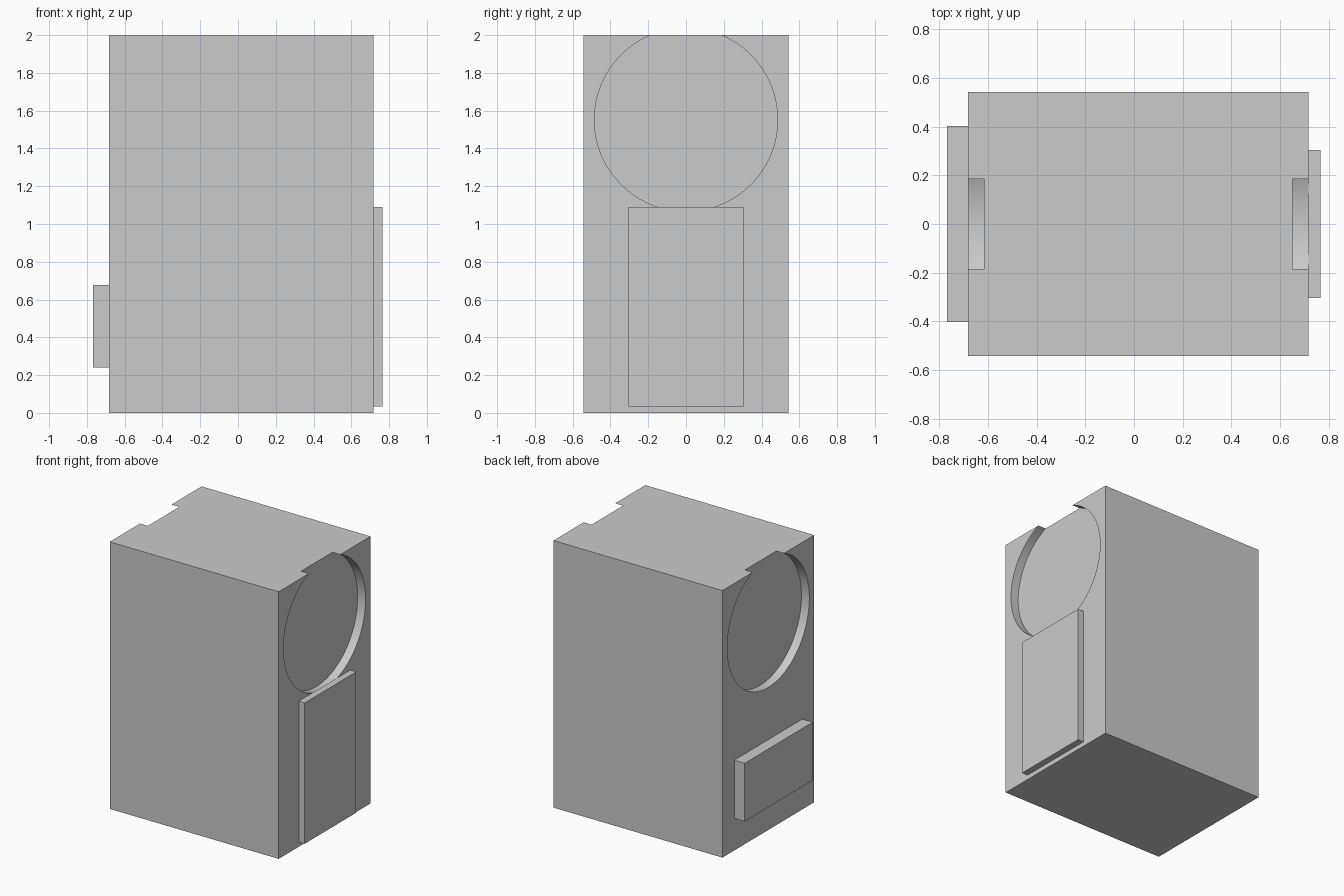
import bpy
import math

default = bpy.data.objects.get("Cube")
if default:
    bpy.data.objects.remove(default, do_unlink=True)

grey = bpy.data.materials.new("plain grey")
grey.use_nodes = True
colour = (0.6, 0.6, 0.6, 1)
grey.diffuse_color = colour
grey.node_tree.nodes["Principled BSDF"].inputs["Base Color"].default_value = colour


def box(name, low, high):
    """Box spanning two opposite corners."""
    centre = [(a + b) / 2 for a, b in zip(low, high)]
    bpy.ops.mesh.primitive_cube_add(size=1, location=centre)
    obj = bpy.context.object
    obj.name = name
    obj.scale = [b - a for a, b in zip(low, high)]
    bpy.ops.object.transform_apply(location=False, rotation=False, scale=True)
    obj.data.materials.append(grey)
    return obj


# Cabinet body
LEFT, RIGHT, DEPTH = 0.717, -0.682, 0.065
body = box("cabinet_body", (RIGHT, -0.543, 0), (LEFT, 0.543, 2))

# Round recesses in both sides, open through the top
for side, face in (("left", LEFT), ("right", RIGHT)):
    bpy.ops.mesh.primitive_cylinder_add(
        vertices=128, radius=0.485, depth=2 * DEPTH,
        location=(face, 0, 1.552), rotation=(0, math.pi / 2, 0))
    cutter = bpy.context.object
    cutter.name = side + "_recess_cutter"
    cutter.data.materials.append(grey)
    cutter.hide_render = True
    cutter.display_type = 'WIRE'
    cut = body.modifiers.new(side + " recess", 'BOOLEAN')
    cut.operation = 'DIFFERENCE'
    cut.solver = 'EXACT'
    cut.object = cutter
    bpy.ops.object.select_all(action='DESELECT')
    body.select_set(True)
    bpy.context.view_layer.objects.active = body
    bpy.ops.object.modifier_apply(modifier=cut.name)
    bpy.data.objects.remove(cutter, do_unlink=True)

bpy.ops.object.shade_smooth_by_angle(angle=math.radians(30))

# Raised panels on the sides
box("left_tall_panel", (LEFT, -0.305, 0.035), (0.766, 0.305, 1.09))
box("right_wide_panel", (-0.768, -0.402, 0.24), (RIGHT, 0.402, 0.676))
